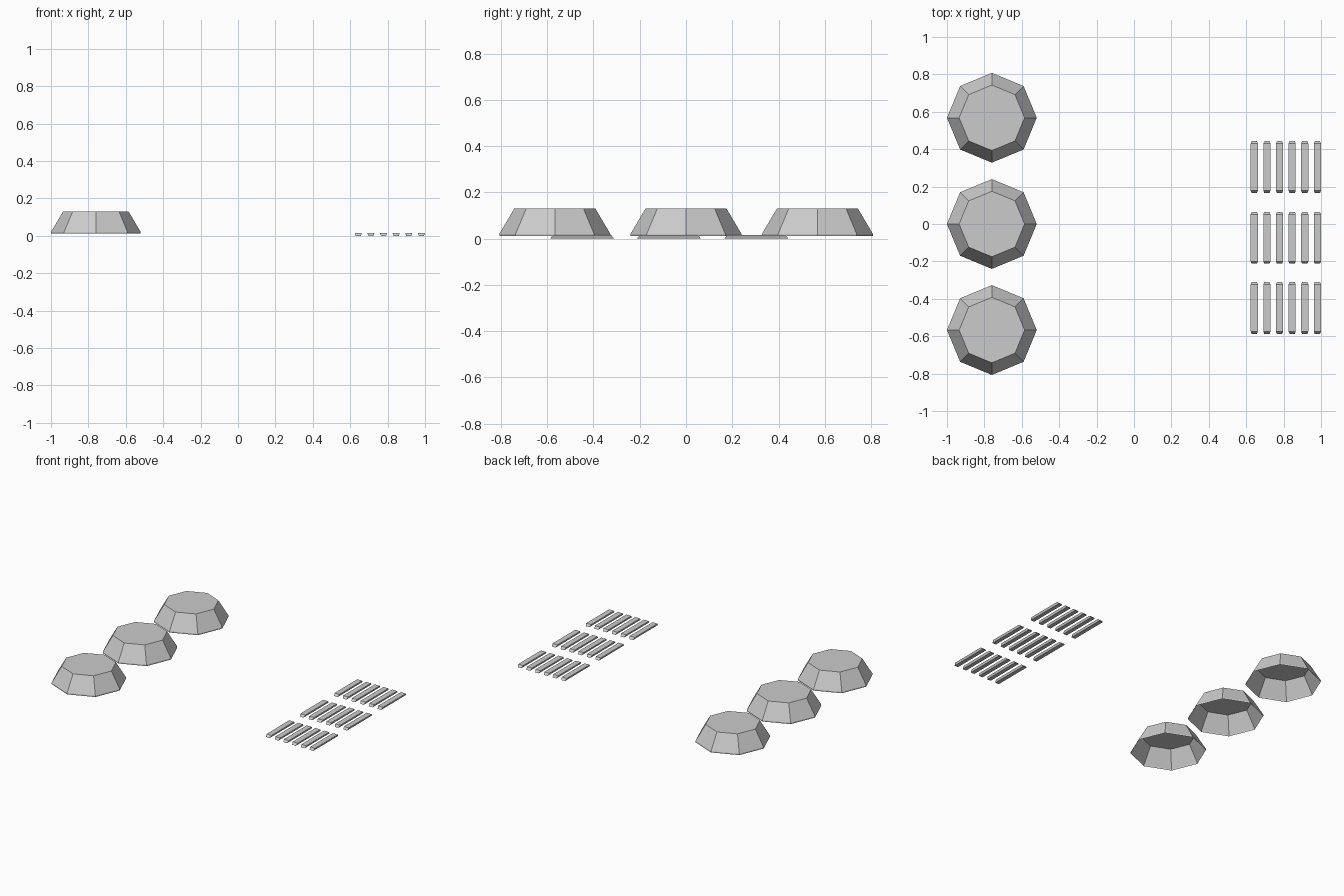
import bpy, bmesh, math

if "Cube" in bpy.data.objects:
    bpy.data.objects.remove(bpy.data.objects["Cube"])


def finish(name, bm):
    bmesh.ops.recalc_face_normals(bm, faces=bm.faces)
    mesh = bpy.data.meshes.new(name)
    bm.to_mesh(mesh)
    bm.free()
    obj = bpy.data.objects.new(name, mesh)
    bpy.context.collection.objects.link(obj)
    return obj


def loft(bm, rings, cap_bottom):
    """Bridge vertex rings with quads, closing the top and optionally the bottom."""
    rows = [[bm.verts.new(p) for p in ring] for ring in rings]
    n = len(rows[0])
    for low, high in zip(rows, rows[1:]):
        for i in range(n):
            j = (i + 1) % n
            bm.faces.new((low[i], low[j], high[j], high[i]))
    bm.faces.new(rows[-1])
    if cap_bottom:
        bm.faces.new(rows[0][::-1])


def octagon(cx, cy, r, z):
    return [(cx + r * math.cos(i * math.pi / 4), cy + r * math.sin(i * math.pi / 4), z)
            for i in range(8)]


def rectangle(cx, cy, w, d, z):
    return [(cx + sx * w / 2, cy + sy * d / 2, z)
            for sx, sy in ((-1, -1), (1, -1), (1, 1), (-1, 1))]


# Octagonal domes: open underneath, short upright rim, flat top
for k, y in enumerate((-0.567, 0.0, 0.568)):
    bm = bmesh.new()
    loft(bm, [octagon(-0.76, y, r, z)
              for r, z in ((0.24, 0.011), (0.24, 0.02), (0.175, 0.13))], False)
    finish(f"octagonal_dome_{k + 1}", bm)

# Vent grilles: three rows of six thin slats with sloped ends
for k, y in enumerate((-0.449, -0.074, 0.304)):
    bm = bmesh.new()
    for i in range(6):
        x = 0.643 + i * 0.0675
        loft(bm, [rectangle(x, y, 0.028, 0.277, 0.0),
                  rectangle(x, y, 0.038, 0.252, 0.015)], True)
    finish(f"vent_slats_{k + 1}", bm)
